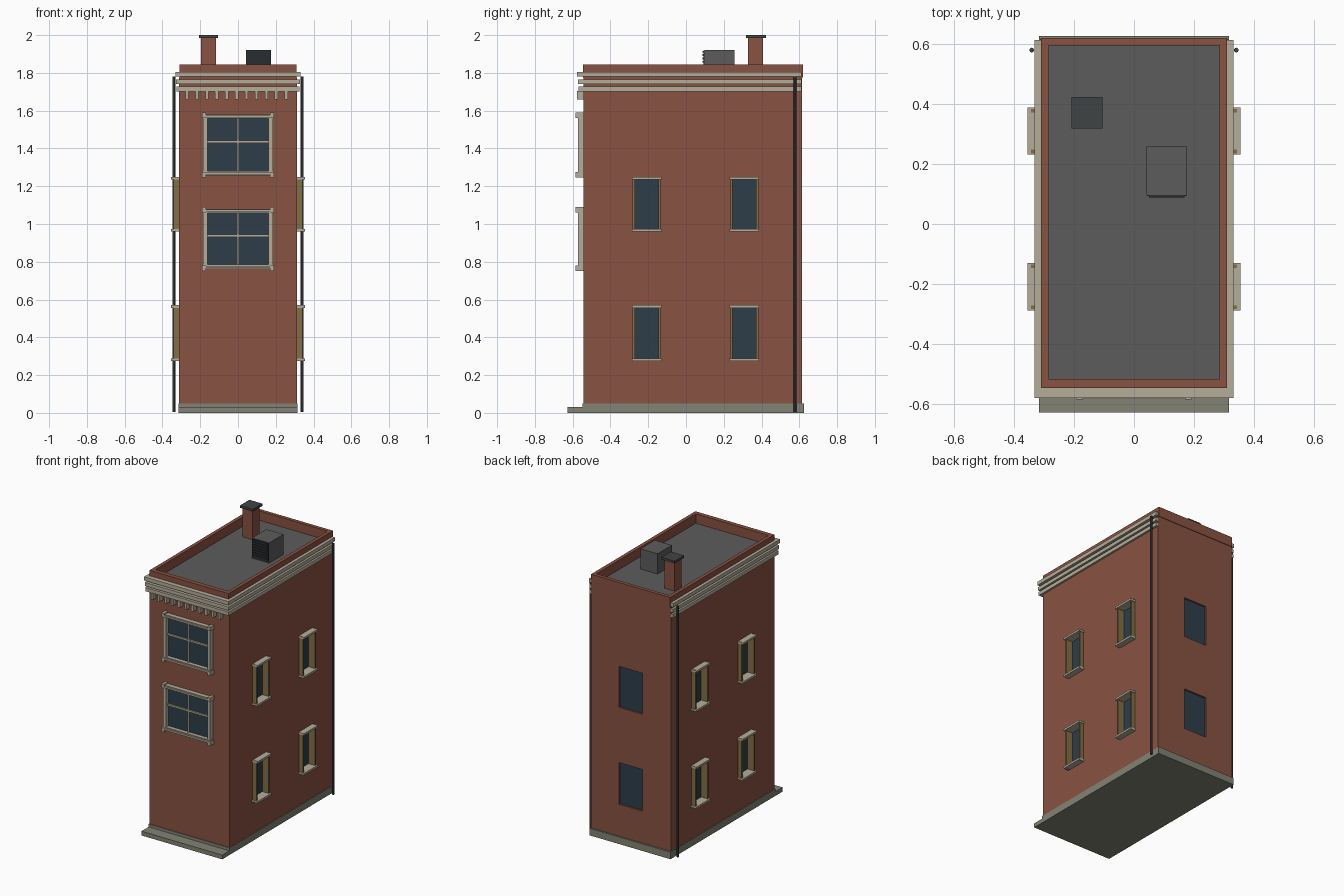
import bpy
import bmesh
from mathutils import Matrix, Vector

if "Cube" in bpy.data.objects:
    bpy.data.objects.remove(bpy.data.objects["Cube"], do_unlink=True)


def linear(c):
    c /= 255
    return c / 12.92 if c < 0.04 else ((c + 0.055) / 1.055) ** 2.4


def material(name, *rgb):
    mat = bpy.data.materials.new(name)
    mat.use_nodes = True
    colour = [linear(c) for c in rgb] + [1]
    mat.diffuse_color = colour
    mat.node_tree.nodes["Principled BSDF"].inputs["Base Color"].default_value = colour
    return mat


brick = material("red brick", 137, 82, 65)
stone = material("pale stone", 181, 174, 155)
plinth = material("grey stone", 130, 130, 117)
glass = material("dark blue glass", 46, 61, 73)
wood = material("tan wood", 130, 110, 70)
roofing = material("roof grey", 92, 92, 92)
iron = material("dark iron", 64, 67, 69)
grille = material("grille black", 42, 45, 48)


def part(name, mat, *boxes):
    """One object made of boxes, each given as x, y and z ranges."""
    bm = bmesh.new()
    for ranges in boxes:
        mid = Vector([(a + b) / 2 for a, b in ranges])
        size = Vector([abs(b - a) for a, b in ranges])
        bmesh.ops.create_cube(bm, size=1, matrix=Matrix.Translation(mid) @ Matrix.Diagonal(size).to_4x4())
    mesh = bpy.data.meshes.new(name)
    bm.to_mesh(mesh)
    bm.free()
    mesh.materials.append(mat)
    obj = bpy.data.objects.new(name, mesh)
    bpy.context.collection.objects.link(obj)
    return obj


# Main dimensions
W, FRONT, BACK = 0.312, -0.542, 0.615
ROOF, TOP = 1.775, 1.845
side_rows = [(0.275, 0.57), (0.96, 1.25)]
side_columns = [(-0.28, -0.137), (0.238, 0.38)]
front_rows = [(0.75, 1.09), (1.245, 1.59)]

# Brick walls with recessed window openings
walls = part("walls", brick, ((-W, W), (FRONT, BACK), (0.03, ROOF)))
holes = []
for z in side_rows:
    holes.append(((-0.092, 0.092), (BACK - 0.02, BACK + 0.1), z))
    for y in side_columns:
        for s in (-1, 1):
            holes.append(((s * (W - 0.025), s * (W + 0.1)), y, z))
cutter = part("opening_cutter", brick, *holes)
cutter.hide_render = True
cut = walls.modifiers.new("openings", "BOOLEAN")
cut.object = cutter
cut.solver = "EXACT"
bpy.context.view_layer.objects.active = walls
bpy.ops.object.modifier_apply(modifier=cut.name)
bpy.data.objects.remove(cutter, do_unlink=True)

# Plinth and front step
part("plinth", plinth, ((-0.316, 0.316), (FRONT - 0.005, 0.625), (0, 0.05)))
part("front_step", plinth, ((-0.316, 0.316), (-0.627, FRONT), (0, 0.03)))

# Parapet and flat roof
px, pf, pb, t = 0.309, -0.546, 0.619, 0.025
part("parapet", brick,
     ((-px, px), (pf, pf + t + 0.006), (ROOF, TOP)),
     ((-px, px), (pb - t, pb), (ROOF, TOP)),
     *[((s * (px - t), s * px), (pf + t, pb - t), (ROOF, TOP)) for s in (-1, 1)])
part("roof_deck", roofing, ((-0.29, 0.29), (-0.52, 0.6), (ROOF - 0.01, ROOF + 0.004)))

# Cornice bands round the front and both sides, with dentils below
for i, (z, out) in enumerate([((1.702, 1.728), 0.028), ((1.74, 1.765), 0.031), ((1.78, 1.806), 0.036)]):
    edge = W + out / 2
    part(f"cornice_band_{i + 1}", stone,
         ((-edge, edge), (FRONT - out, FRONT + 0.01), z),
         *[((s * (W - 0.01), s * edge), (FRONT, 0.612), z) for s in (-1, 1)])
dentils = [(-0.278 + i * 0.0525) for i in range(11)]
part("dentils", stone, *[((x, x + 0.017), (-0.576, FRONT + 0.005), (1.66, 1.704)) for x in dentils])

# Large front windows
for i, (lo, hi) in enumerate(front_rows):
    n = i + 1
    mid = (lo + hi) / 2 + 0.018
    yr = (-0.573, FRONT + 0.005)
    part(f"front_window_glass_{n}", glass,
         ((-0.17, 0.17), (FRONT - 0.004, FRONT + 0.004), (lo + 0.03, hi - 0.025)))
    part(f"front_window_frame_{n}", stone,
         ((-0.187, 0.187), yr, (lo + 0.013, lo + 0.035)),
         ((-0.187, 0.187), yr, (hi - 0.032, hi - 0.01)),
         *[((s * 0.162, s * 0.184), yr, (lo + 0.02, hi - 0.02)) for s in (-1, 1)])
    part(f"front_window_corner_blocks_{n}", stone,
         *[((s * 0.17, s * 0.191), (-0.584, FRONT), z)
           for s in (-1, 1) for z in ((lo, lo + 0.03), (hi - 0.028, hi))])
    part(f"front_window_sill_{n}", stone,
         ((-0.187, 0.187), (-0.582, FRONT), (lo + 0.016, lo + 0.028)),
         ((-0.187, 0.187), (-0.582, FRONT), (hi - 0.026, hi - 0.014)))
    part(f"front_window_bars_{n}", stone,
         ((-0.005, 0.005), (-0.556, FRONT), (lo + 0.03, hi - 0.03)),
         ((-0.165, 0.165), (-0.558, FRONT), (mid - 0.006, mid + 0.006)))

# Side windows: glass, wooden jambs, stone lintel and sill
for s, side in ((-1, "right"), (1, "left")):
    for r, (lo, hi) in enumerate(side_rows):
        for c, (y0, y1) in enumerate(side_columns):
            tag = f"{side}_{r + 1}_{c + 1}"
            depth = (s * (W - 0.024), s * 0.342)
            part("side_window_glass_" + tag, glass,
                 ((s * (W - 0.026), s * (W - 0.02)), (y0, y1), (lo, hi)))
            part("side_window_jambs_" + tag, wood,
                 (depth, (y0 - 0.003, y0 + 0.009), (lo, hi)),
                 (depth, (y1 - 0.009, y1 + 0.003), (lo, hi)))
            part("side_window_trim_" + tag, stone,
                 *[((s * (W - 0.024), s * 0.354), (y0 - 0.007, y1 + 0.007), z)
                   for z in ((lo, lo + 0.014), (hi - 0.014, hi))])

# Plain back windows
for r, z in enumerate(side_rows):
    part(f"back_window_glass_{r + 1}", glass, ((-0.092, 0.092), (BACK - 0.022, BACK - 0.012), z))

# Drainpipes near the back corners
for s, side in ((-1, "right"), (1, "left")):
    bpy.ops.mesh.primitive_cylinder_add(vertices=8, radius=0.008, depth=1.775, location=(s * 0.34, 0.578, 0.8925))
    pipe = bpy.context.object
    pipe.name = f"{side}_drainpipe"
    pipe.data.materials.append(iron)

# Chimney
part("chimney_stack", brick, ((-0.195, -0.117), (0.328, 0.407), (ROOF, 1.988)))
part("chimney_cap", iron, ((-0.207, -0.105), (0.317, 0.423), (1.984, 2)))

# Rooftop cooling unit with a slatted front
part("cooling_unit", roofing, ((0.042, 0.176), (0.097, 0.257), (ROOF, 1.922)))
part("cooling_unit_grille", grille, ((0.044, 0.174), (0.093, 0.098), (ROOF + 0.01, 1.918)))
part("cooling_unit_slats", grille,
     *[((0.05, 0.168), (0.088, 0.096), (z, z + 0.009)) for z in [1.8 + i * 0.018 for i in range(7)]])
